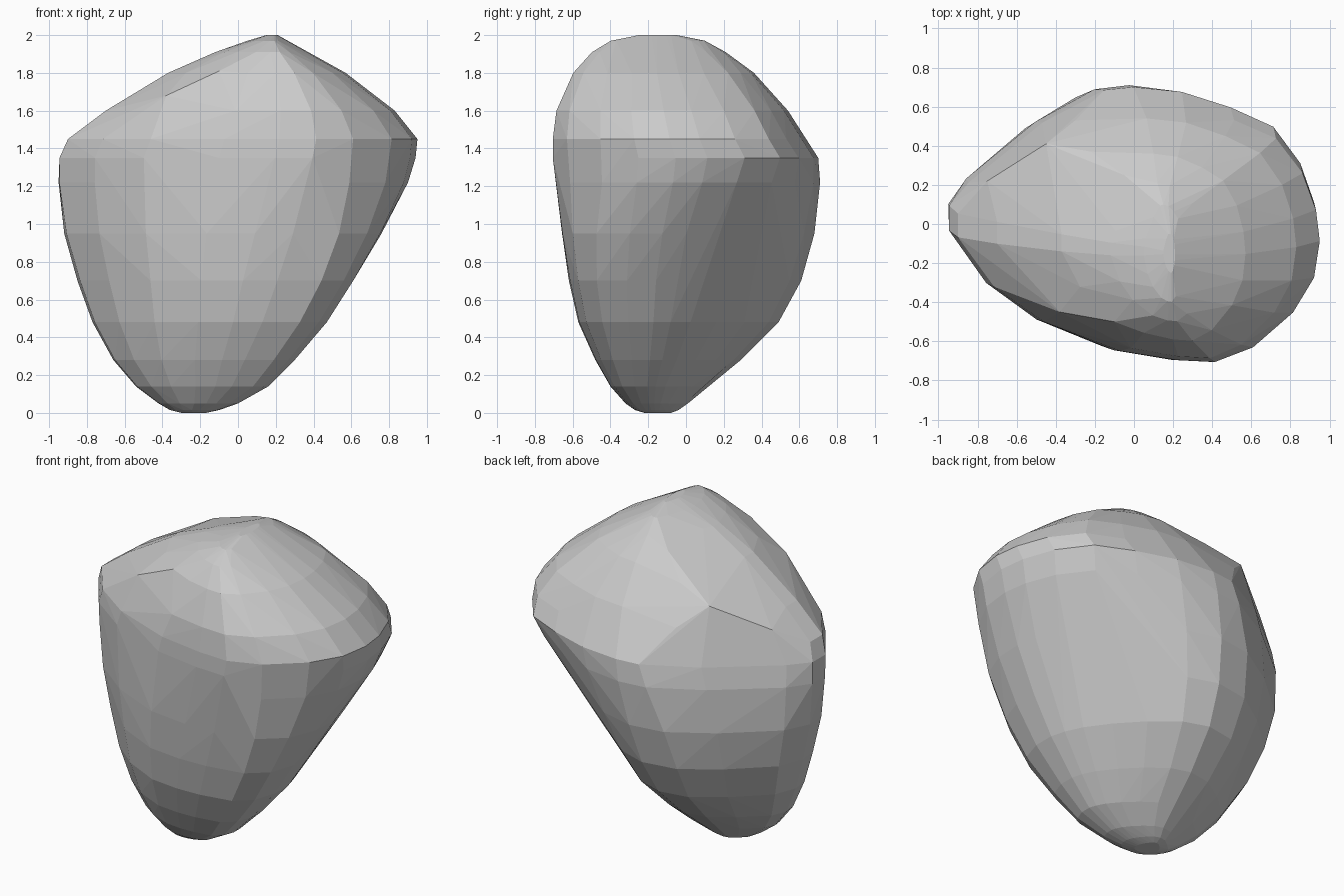
import bpy, bmesh

# Outline at the rim, seen from above
RIM = [(-.95, .10), (-.85, .22), (-.47, .53), (-.15, .70), (0, .715), (.25, .69),
       (.5, .61), (.72, .51), (.86, .32), (.93, .12), (.95, -.05), (.92, -.25),
       (.81, -.44), (.6, -.63), (.4, -.71), (.2, -.7), (-.1, -.65), (-.5, -.49),
       (-.76, -.3), (-.95, -.03)]
UPPER = [(x / .95, y / .715) for x, y in RIM]

# Outline of the lower part, flat at the back right and full at the front right
LOWER = [(-1, .1), (-.92, .35), (-.6, .7), (-.3, .94), (0, 1), (.25, .9),
         (.5, .66), (.72, .38), (.88, .12), (.96, -.08), (1, -.25), (1, -.5),
         (.93, -.76), (.77, -.92), (.45, -.99), (.2, -1), (-.1, -.96), (-.47, -.75),
         (-.77, -.46), (-.98, -.1)]

# Horizontal levels: height, left, right, front, back
LEVELS = [
    (0.00, -.30, -.17, -.22, -.08),
    (0.015, -.36, -.10, -.27, -.04),
    (0.05, -.42, .00, -.32, .01),
    (0.14, -.54, .16, -.40, .12),
    (0.28, -.66, .30, -.48, .29),
    (0.48, -.77, .47, -.57, .49),
    (0.70, -.85, .61, -.62, .61),
    (0.95, -.92, .76, -.66, .68),
    (1.22, -.95, .90, -.69, .71),
    (1.35, -.945, .94, -.71, .70),
    (1.45, -.90, .95, -.71, .63),
    (1.60, -.70, .83, -.69, .54),
    (1.80, -.37, .57, -.60, .36),
    (1.91, -.12, .36, -.50, .21),
    (1.97, .05, .25, -.40, .10),
    (2.00, .15, .21, -.25, -.05),
]

# Corners bounding the flat sloping facet on the upper left
FACET_CORNERS = [(-.45, .41, 1.69), (-.30, .53, 1.56), (-.75, .22, 1.55),
                 (-.22, .37, 1.76), (-.05, .25, 1.87), (-.38, -.45, 1.68),
                 (-.65, -.28, 1.54), (-.1, -.5, 1.81)]

# Boulder: hull around the fitted levels, coplanar areas merged into facets
bm = bmesh.new()
for z, x0, x1, y0, y1 in LEVELS:
    t = min(max((z - .8) / .55, 0), 1)
    for (a, b), (c, d) in zip(LOWER, UPPER):
        u, v = a + (c - a) * t, b + (d - b) * t
        bm.verts.new(((x0 + x1) / 2 + u * (x1 - x0) / 2,
                      (y0 + y1) / 2 + v * (y1 - y0) / 2, z))
for corner in FACET_CORNERS:
    bm.verts.new(corner)
bmesh.ops.convex_hull(bm, input=bm.verts[:])
loose = [v for v in bm.verts if not v.link_faces]
bmesh.ops.delete(bm, geom=loose, context='VERTS')
bmesh.ops.dissolve_limit(bm, angle_limit=0.03, verts=bm.verts[:], edges=bm.edges[:])
bmesh.ops.recalc_face_normals(bm, faces=bm.faces[:])

mesh = bpy.data.meshes.new("boulder")
bm.to_mesh(mesh)
bm.free()
boulder = bpy.data.objects.new("boulder", mesh)
bpy.context.collection.objects.link(boulder)
